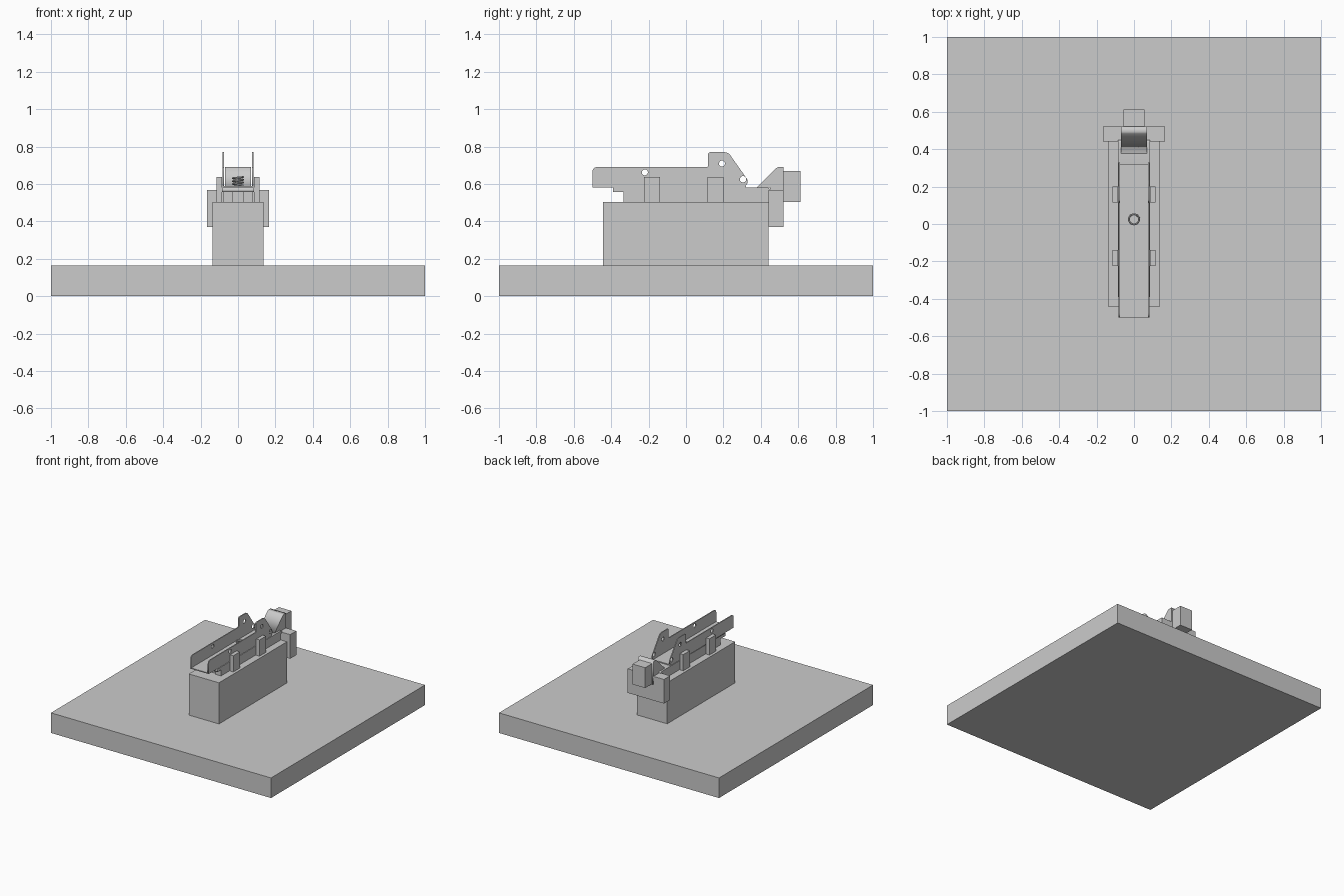
import bpy
import math
from mathutils import Vector

old = bpy.data.objects.get("Cube")
if old:
    bpy.data.objects.remove(old, do_unlink=True)

# One plain grey for the whole model
grey = bpy.data.materials.new("light_grey")
grey.use_nodes = True
colour = (0.6, 0.6, 0.6, 1)
grey.diffuse_color = colour
grey.node_tree.nodes["Principled BSDF"].inputs["Base Color"].default_value = colour


def finish(name, smooth=False):
    ob = bpy.context.object
    ob.name = name
    ob.data.materials.clear()
    ob.data.materials.append(grey)
    if smooth:
        bpy.ops.object.shade_smooth_by_angle()
    return ob


def box(name, x, y, z):
    """Box from (min, max) pairs on each axis."""
    bpy.ops.mesh.primitive_cube_add(size=1)
    ob = finish(name)
    ob.location = [(a + b) / 2 for a, b in (x, y, z)]
    ob.scale = [b - a for a, b in (x, y, z)]
    return ob


def rounded(corners):
    """Replace each (u, v, radius) corner with a short arc."""
    pts = []
    for i, (u, v, r) in enumerate(corners):
        p = Vector((u, v))
        if r == 0:
            pts.append(p)
            continue
        a = p + (Vector(corners[i - 1][:2]) - p).normalized() * r
        b = p + (Vector(corners[(i + 1) % len(corners)][:2]) - p).normalized() * r
        for k in range(6):
            t = k / 5
            pts.append(a * (1 - t) ** 2 + p * 2 * t * (1 - t) + b * t * t)
    return pts


def circle(u, v, r, n=24):
    return [Vector((u + r * math.cos(math.tau * k / n), v + r * math.sin(math.tau * k / n)))
            for k in range(n)]


def side_profile(name, loops, x, width):
    """Filled y-z outline with holes, extruded along x about a centre."""
    cu = bpy.data.curves.new(name, 'CURVE')
    cu.dimensions = '2D'
    cu.fill_mode = 'BOTH'
    cu.extrude = width / 2
    for loop in loops:
        sp = cu.splines.new('POLY')
        sp.points.add(len(loop) - 1)
        for pt, p in zip(sp.points, loop):
            pt.co = (p.x, p.y, 0, 1)
        sp.use_cyclic_u = True
    ob = bpy.data.objects.new(name, cu)
    bpy.context.collection.objects.link(ob)
    ob.location.x = x
    ob.rotation_euler = (math.pi / 2, 0, math.pi / 2)
    bpy.ops.object.select_all(action='DESELECT')
    ob.select_set(True)
    bpy.context.view_layer.objects.active = ob
    bpy.ops.object.convert(target='MESH')
    return finish(name)


# Base and mounting block
box("base_plate", (-1, 1), (-1, 1), (0, 0.165))
box("mounting_block", (-0.137, 0.137), (-0.443, 0.44), (0.165, 0.503))

# Slide plate on two rails
for side, s in (("right", -1), ("left", 1)):
    box(side + "_rail", sorted((s * 0.03, s * 0.08)), (-0.335, 0.44), (0.503, 0.556))
box("rail_web", (-0.03, 0.03), (-0.32, 0.44), (0.503, 0.556))
slide = rounded([(-0.39, 0.556, 0), (0.448, 0.556, 0), (0.448, 0.58, 0.012), (-0.39, 0.58, 0)])
side_profile("slide_plate", [slide], 0, 0.17)

# Channel: floor plus two pierced walls with raised ears
box("channel_floor", (-0.082, 0.082), (-0.5, 0.32), (0.582, 0.59))
wall = rounded([(-0.5, 0.582, 0), (0.31, 0.582, 0.02), (0.338, 0.61, 0.025), (0.225, 0.77, 0.02),
                (0.117, 0.77, 0.015), (0.117, 0.69, 0.008), (-0.5, 0.69, 0.025)])
holes = [circle(-0.22, 0.662, 0.016), circle(0.192, 0.709, 0.016), circle(0.305, 0.625, 0.017)]
for side, s in (("right", -1), ("left", 1)):
    side_profile(side + "_channel_wall", [wall] + holes, s * 0.079, 0.008)
    # Guide posts beside the channel
    for end, y in (("front", -0.225), ("back", 0.115)):
        box(f"{end}_{side}_guide", sorted((s * 0.085, s * 0.115)), (y, y + 0.085), (0.503, 0.636))

# Coil spring standing in the channel
spring = bpy.data.curves.new("spring", 'CURVE')
spring.dimensions = '3D'
spring.bevel_depth = 0.005
spring.bevel_resolution = 2
spring.use_fill_caps = True
coil = spring.splines.new('POLY')
turns, steps = 3, 24
coil.points.add(turns * steps)
for i, pt in enumerate(coil.points):
    a = math.tau * i / steps
    pt.co = (0.027 * math.cos(a), 0.025 + 0.027 * math.sin(a),
             0.592 + 0.046 * i / (turns * steps), 1)
spring_ob = bpy.data.objects.new("spring", spring)
bpy.context.collection.objects.link(spring_ob)
bpy.ops.object.select_all(action='DESELECT')
spring_ob.select_set(True)
bpy.context.view_layer.objects.active = spring_ob
bpy.ops.object.convert(target='MESH')
finish("spring", smooth=True)

# Rear stop: cross plate, sloped wedge and end block
box("rear_plate", (-0.165, 0.165), (0.442, 0.522), (0.37, 0.568))
wedge = rounded([(0.376, 0.58, 0), (0.448, 0.58, 0), (0.448, 0.5, 0), (0.522, 0.5, 0),
                 (0.522, 0.69, 0), (0.488, 0.69, 0.008)])
side_profile("wedge", [wedge], 0, 0.14)
box("end_block", (-0.057, 0.057), (0.522, 0.612), (0.503, 0.67))
